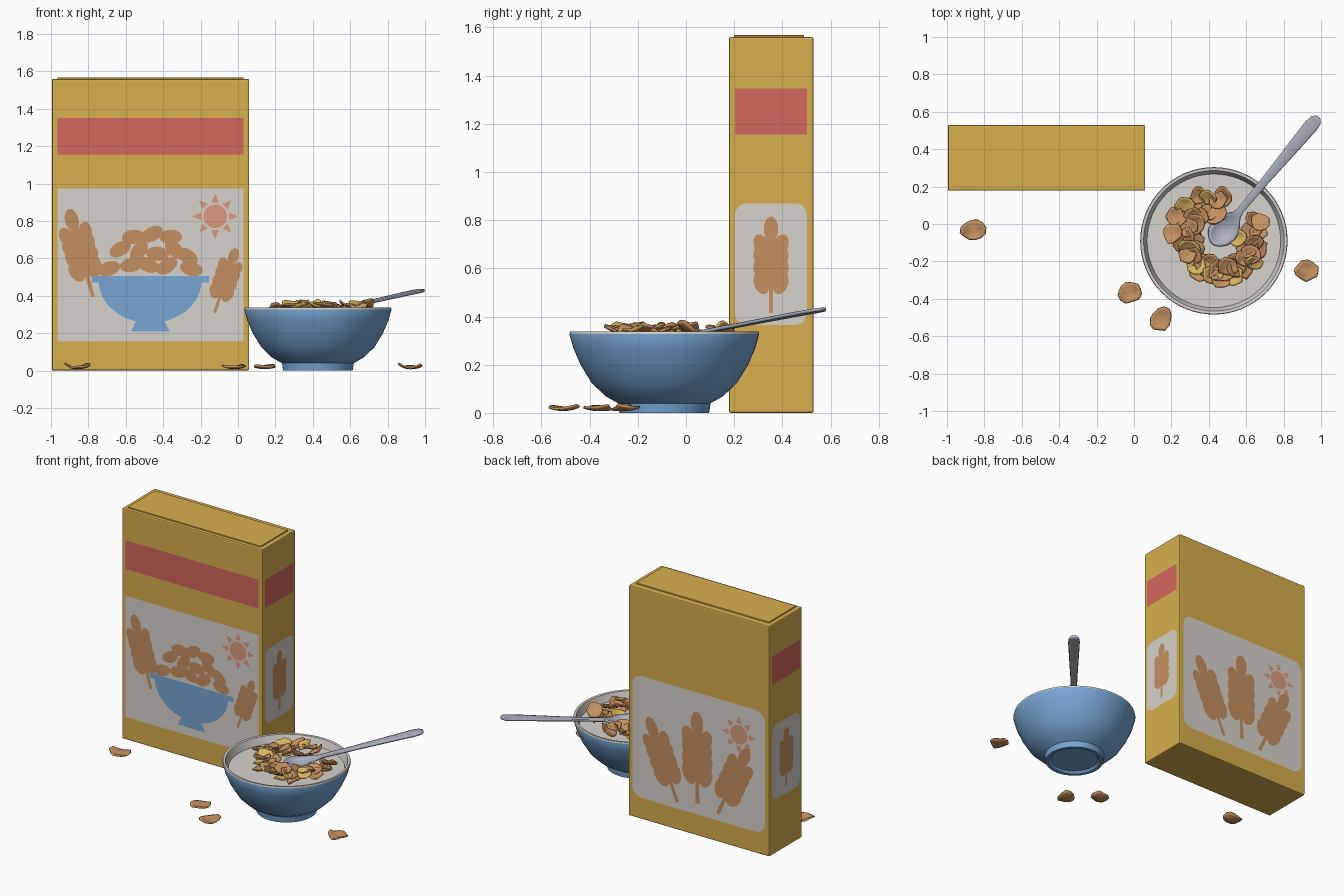
import bpy, bmesh, math, random
from mathutils import Vector, Matrix, Euler

if "Cube" in bpy.data.objects:
    bpy.data.objects.remove(bpy.data.objects["Cube"])

random.seed(4)


def material(name, r, g, b):
    lin = lambda c: ((c / 255 + 0.055) / 1.055) ** 2.4
    m = bpy.data.materials.new(name)
    m.diffuse_color = (lin(r), lin(g), lin(b), 1)
    m.use_nodes = True
    m.node_tree.nodes["Principled BSDF"].inputs["Base Color"].default_value = m.diffuse_color
    return m


YELLOW = material("box_yellow", 215, 175, 77)
RED = material("band_red", 213, 103, 93)
WHITE = material("off_white", 214, 210, 205)
BLUE = material("bowl_blue", 120, 166, 212)
BROWN = material("toasted_brown", 197, 144, 94)
ORANGE = material("sun_orange", 220, 155, 128)
GOLD = material("flake_gold", 214, 180, 95)
STEEL = material("spoon_steel", 172, 178, 192)


def finish(name, bm, *mats, smooth=None):
    me = bpy.data.meshes.new(name)
    bm.to_mesh(me)
    bm.free()
    ob = bpy.data.objects.new(name, me)
    bpy.context.collection.objects.link(ob)
    for m in mats:
        me.materials.append(m)
    if smooth:
        bpy.ops.object.select_all(action='DESELECT')
        ob.select_set(True)
        bpy.context.view_layer.objects.active = ob
        bpy.ops.object.shade_smooth_by_angle(angle=math.radians(smooth))
    return ob


def block(name, lo, hi, bevel):
    bm = bmesh.new()
    lo, hi = Vector(lo), Vector(hi)
    bmesh.ops.create_cube(bm, size=1, matrix=Matrix.Translation((lo + hi) / 2) @ Matrix.Diagonal((*(hi - lo), 1)))
    bmesh.ops.bevel(bm, geom=bm.edges[:], offset=bevel, segments=2, affect='EDGES', profile=0.5)
    return finish(name, bm, YELLOW)


# Carton and its glued top flap
X0, X1, Y0, Y1 = -0.995, 0.06, 0.178, 0.53
block("cereal_box", (X0, Y0, 0), (X1, Y1, 1.56), 0.008)
block("box_top_flap", (-0.965, 0.2, 1.555), (0.03, 0.49, 1.568), 0.002)

# Printed art: flat shapes in (u, v) laid on a side of the carton
SIDES = {
    "front": (lambda u, v, d: (u, Y0 - d, v), Vector((0, -1, 0))),
    "back": (lambda u, v, d: (u, Y1 + d, v), Vector((0, 1, 0))),
    "right": (lambda u, v, d: (X1 + d, u, v), Vector((1, 0, 0))),
    "left": (lambda u, v, d: (X0 - d, u, v), Vector((-1, 0, 0))),
}


def decal(name, side, shapes, mat, depth):
    place, normal = SIDES[side]
    bm = bmesh.new()
    for pts in shapes:
        f = bm.faces.new([bm.verts.new(place(u, v, depth)) for u, v in pts])
        f.normal_update()
        if f.normal.dot(normal) < 0:
            f.normal_flip()
    finish(side + "_" + name, bm, mat)


def rect(u0, u1, v0, v1, r=0.0):
    if not r:
        return [(u0, v0), (u1, v0), (u1, v1), (u0, v1)]
    pts = []
    for k, (cu, cv) in enumerate([(u1 - r, v1 - r), (u0 + r, v1 - r), (u0 + r, v0 + r), (u1 - r, v0 + r)]):
        for i in range(7):
            a = math.pi / 2 * (k + i / 6)
            pts.append((cu + r * math.cos(a), cv + r * math.sin(a)))
    return pts


def ellipse(cu, cv, a, b, turn=0.0, n=18):
    c, s = math.cos(turn), math.sin(turn)
    out = []
    for i in range(n):
        t = 2 * math.pi * i / n
        x, y = a * math.cos(t), b * math.sin(t)
        out.append((cu + x * c - y * s, cv + x * s + y * c))
    return out


def wheat(bottom, top):
    # Ear of unit length along +v, then fitted between two points
    ear = [rect(-0.022, 0.022, 0, 0.5), ellipse(0, 0.87, 0.075, 0.13), ellipse(0, 0.52, 0.08, 0.3)]
    for v in (0.31, 0.44, 0.57, 0.70):
        for s in (-1, 1):
            ear.append(ellipse(s * 0.1, v, 0.078, 0.12, -s * 0.35))
    b = Vector(bottom)
    d = Vector(top) - b
    n = Vector((d.y, -d.x))
    return [[tuple(b + n * u + d * v) for u, v in s] for s in ear]


def sun(cu, cv, r):
    shapes = [ellipse(cu, cv, r, r, n=28)]
    for k in range(8):
        a = k * math.pi / 4
        p = lambda rad, off: (cu + rad * math.cos(a + off), cv + rad * math.sin(a + off))
        shapes.append([p(r * 1.22, -0.27), p(r * 1.95, 0), p(r * 1.22, 0.27)])
    return shapes


D1, D2, D3 = 0.002, 0.004, 0.005
decal("red_band", "front", [rect(-0.965, 0.03, 1.155, 1.35)], RED, D1)
decal("panel", "front", [rect(-0.965, 0.03, 0.155, 0.975)], WHITE, D1)
decal("wheat", "front", wheat((-0.775, 0.395), (-0.905, 0.865)) + wheat((-0.125, 0.31), (-0.01, 0.655)), BROWN, D2)
decal("sun", "front", sun(-0.122, 0.825, 0.063), ORANGE, D2)
half = [(-0.47 + 0.275 * math.cos(t), 0.48 + 0.225 * math.sin(t))
        for t in [math.pi * (1 + i / 20) for i in range(21)]]
foot = [(-0.54, 0.28), (-0.57, 0.21), (-0.365, 0.21), (-0.40, 0.28)]
decal("printed_bowl", "front", [rect(-0.78, -0.155, 0.47, 0.505), half, foot], BLUE, D3)
heap = [(-0.69, .545, .3), (-0.57, .565, .2), (-0.48, .565, -.4), (-0.38, .56, .6), (-0.25, .545, -.25),
        (-0.63, .65, .5), (-0.53, .64, .9), (-0.43, .625, -.1), (-0.34, .65, -.8), (-0.27, .61, -.6),
        (-0.56, .715, .1), (-0.46, .73, .5), (-0.36, .715, 0)]
decal("printed_flakes", "front", [ellipse(u, v, 0.062, 0.038, t) for u, v, t in heap], BROWN, D2)

decal("panel", "back", [rect(-0.965, 0.03, 0.145, 0.97, 0.07)], WHITE, D1)
decal("wheat", "back", wheat((-0.31, 0.19), (-0.09, 0.71)) + wheat((-0.46, 0.22), (-0.455, 0.84))
      + wheat((-0.61, 0.19), (-0.84, 0.69)), BROWN, D2)
decal("sun", "back", sun(-0.77, 0.77, 0.065), ORANGE, D3)

for side in ("left", "right"):
    decal("red_band", side, [rect(0.203, 0.502, 1.155, 1.347)], RED, D1)
    decal("panel", side, [rect(0.203, 0.502, 0.365, 0.87, 0.05)], WHITE, D1)
    decal("wheat", side, wheat((0.353, 0.415), (0.353, 0.815)), BROWN, D2)

# Bowl: turned profile, blue outside, white from the rim inward
CX, CY, SEG = 0.427, -0.09, 64
profile = [(0, .015), (.15, .015), (.165, 0), (.186, 0), (.192, .04), (.245, .07), (.302, .125), (.348, .2),
           (.378, .27), (.394, .328), (.391, .338), (.376, .336), (.36, .29), (.33, .2), (.28, .12), (.2, .07), (0, .05)]
bm = bmesh.new()
rings = [[bm.verts.new((CX + r * math.cos(2 * math.pi * i / SEG), CY + r * math.sin(2 * math.pi * i / SEG), z))
          for i in range(SEG)] for r, z in profile]
for k in range(len(rings) - 1):
    for i in range(SEG):
        j = (i + 1) % SEG
        f = bm.faces.new((rings[k][i], rings[k][j], rings[k + 1][j], rings[k + 1][i]))
        f.material_index = int(k >= 9)
bmesh.ops.remove_doubles(bm, verts=bm.verts[:], dist=1e-5)
bmesh.ops.recalc_face_normals(bm, faces=bm.faces[:])
finish("bowl", bm, BLUE, WHITE, smooth=40)

# Milk surface
bm = bmesh.new()
bmesh.ops.create_circle(bm, cap_ends=True, segments=SEG, radius=0.357, matrix=Matrix.Translation((CX, CY, 0.288)))
finish("milk", bm, WHITE)


# Flakes: curled irregular chips
def flake(bm, loc, rot, size, mat):
    n, levels = 12, (0.4, 0.75, 1.0)
    wob = [1 + random.uniform(-0.13, 0.1) for _ in range(n)]
    curl, dent = random.uniform(0.25, 0.42), random.uniform(-0.12, 0.12)
    m = Matrix.Translation(loc) @ Euler(rot).to_matrix().to_4x4() @ Matrix.Scale(size, 4)

    def vert(r, a):
        x, y = r * math.cos(a), 0.85 * r * math.sin(a)
        return bm.verts.new(m @ Vector((x, y, curl * x * x + 0.15 * y * y + dent * r * math.sin(3 * a))))
    centre = vert(0, 0)
    ring = [[vert(l * wob[i], 2 * math.pi * i / n) for i in range(n)] for l in levels]
    faces = []
    for i in range(n):
        j = (i + 1) % n
        faces.append(bm.faces.new((centre, ring[0][i], ring[0][j])))
        for p, q in zip(ring, ring[1:]):
            faces.append(bm.faces.new((p[i], q[i], q[j], p[j])))
    for f in faces:
        f.material_index = mat


def thicken(ob, t, offset):
    s = ob.modifiers.new("thickness", 'SOLIDIFY')
    s.thickness, s.offset = t, offset


bm = bmesh.new()
for k in range(54):
    a = k * 2.39996
    r = 0.12 + 0.135 * ((k * 0.37) % 1)
    if 0.55 < a % (2 * math.pi) < 1.35:
        continue
    flake(bm, (CX + 0.015 + r * math.cos(a), CY + 0.01 + r * math.sin(a), random.uniform(0.305, 0.345)),
          (random.uniform(-.5, .5), random.uniform(-.5, .5), random.uniform(0, 6.28)),
          random.uniform(0.048, 0.062), int(k % 5 == 0))
thicken(finish("cereal_flakes", bm, BROWN, GOLD, smooth=50), 0.008, 0)

bm = bmesh.new()
for x, y, t in [(-0.86, -0.035, 0.2), (-0.025, -0.365, 0.3), (0.145, -0.51, 0.9), (0.925, -0.25, -0.1)]:
    flake(bm, (x, y, 0.012), (0, 0, t), 0.066, 0)
thicken(finish("spilled_flakes", bm, BROWN, smooth=50), 0.009, 0)

# Spoon: stations (distance from tip, half width, height, hollow depth)
stations = [(0, .012, .328, 0), (.015, .038, .326, .008), (.045, .063, .323, .022), (.09, .076, .32, .03),
            (.135, .068, .321, .024), (.17, .045, .325, .01), (.2, .024, .33, 0), (.24, .017, .337, -.003),
            (.45, .021, .367, -.004), (.7, .032, .404, -.004), (.82, .037, .421, -.003), (.86, .032, .427, -.002),
            (.882, .014, .43, 0)]
tip, ang = Vector((0.42, -0.105)), math.atan2(0.67, 0.56)
ahead, across = Vector((math.cos(ang), math.sin(ang))), Vector((-math.sin(ang), math.cos(ang)))
bm = bmesh.new()
rows = []
for s, w, z, d in stations:
    row = []
    for i in range(9):
        t = i / 4 - 1
        p = tip + ahead * s + across * (w * t)
        row.append(bm.verts.new((p.x, p.y, z - d * (1 - t * t))))
    rows.append(row)
for p, q in zip(rows, rows[1:]):
    for i in range(8):
        bm.faces.new((p[i], q[i], q[i + 1], p[i + 1]))
thicken(finish("spoon", bm, STEEL, smooth=50), 0.014, 0)
